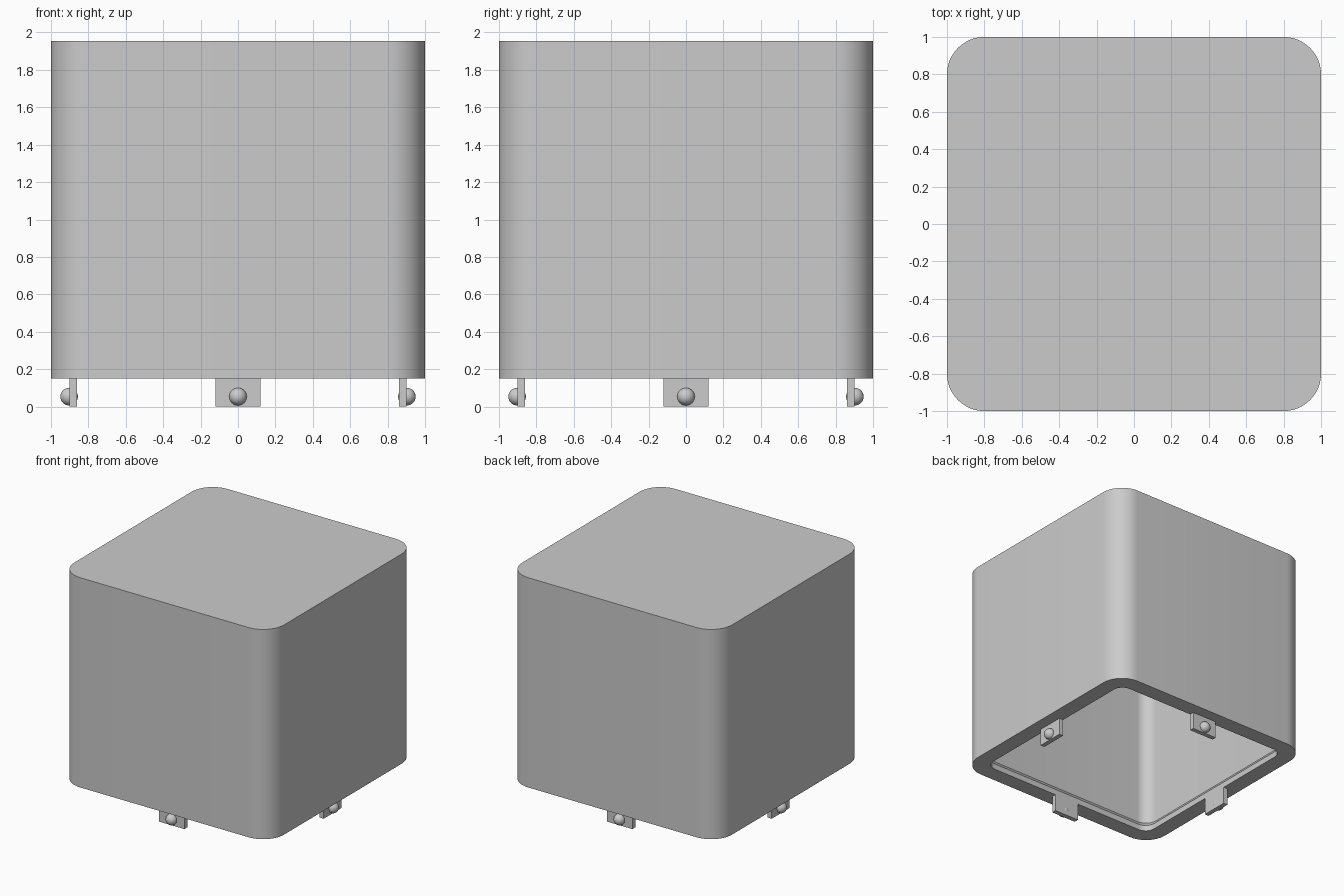
import bpy, bmesh
from math import sin, cos, pi, radians

cube = bpy.data.objects.get("Cube")
if cube:
    bpy.data.objects.remove(cube)

# Single grey material
grey = bpy.data.materials.new("plain grey")
grey.use_nodes = True
colour = (0.6, 0.6, 0.6, 1)
grey.diffuse_color = colour
grey.node_tree.nodes["Principled BSDF"].inputs["Base Color"].default_value = colour

RIM, TOP = 0.15, 1.955
CORNER_STEPS = 12


def finish(bm, name):
    bmesh.ops.recalc_face_normals(bm, faces=bm.faces)
    mesh = bpy.data.meshes.new(name)
    bm.to_mesh(mesh)
    bm.free()
    mesh.materials.append(grey)
    obj = bpy.data.objects.new(name, mesh)
    bpy.context.collection.objects.link(obj)
    bpy.ops.object.select_all(action="DESELECT")
    obj.select_set(True)
    bpy.context.view_layer.objects.active = obj
    bpy.ops.object.shade_smooth_by_angle(angle=radians(30))
    return obj


def rounded_ring(bm, half, radius, z):
    """Ring of vertices around a square with rounded corners."""
    ring = []
    for corner, (sx, sy) in enumerate([(1, 1), (-1, 1), (-1, -1), (1, -1)]):
        for i in range(CORNER_STEPS + 1):
            a = (corner + i / CORNER_STEPS) * pi / 2
            ring.append(bm.verts.new((sx * (half - radius) + radius * cos(a),
                                      sy * (half - radius) + radius * sin(a), z)))
    return ring


# Hollow cover: cavity ceiling, walls, chamfered lip, rim, outer walls, top
bm = bmesh.new()
profile = [(0.90, 0.11, TOP - 0.1), (0.90, 0.11, RIM + 0.1),
           (0.86, 0.09, RIM + 0.05), (0.86, 0.09, RIM),
           (1.0, 0.2, RIM), (1.0, 0.2, TOP)]
rings = [rounded_ring(bm, *p) for p in profile]
for lower, upper in zip(rings, rings[1:]):
    count = len(lower)
    for i in range(count):
        j = (i + 1) % count
        bm.faces.new((lower[i], lower[j], upper[j], upper[i]))
bm.faces.new(rings[0])
bm.faces.new(rings[-1])
finish(bm, "cover_shell")

# One clip tab and snap ball on each side
for turn, side in enumerate(["front", "left", "back", "right"]):
    angle = turn * pi / 2

    bm = bmesh.new()
    bmesh.ops.create_cube(bm, size=1)
    bmesh.ops.scale(bm, vec=(0.24, 0.04, RIM), verts=bm.verts)
    bmesh.ops.translate(bm, vec=(0, -0.88, RIM / 2), verts=bm.verts)
    tab = finish(bm, side + "_clip_tab")
    tab.rotation_euler.z = angle

    bm = bmesh.new()
    bmesh.ops.create_uvsphere(bm, u_segments=32, v_segments=16, radius=0.047)
    bmesh.ops.translate(bm, vec=(0, -0.903, 0.053), verts=bm.verts)
    ball = finish(bm, side + "_snap_ball")
    ball.rotation_euler.z = angle
